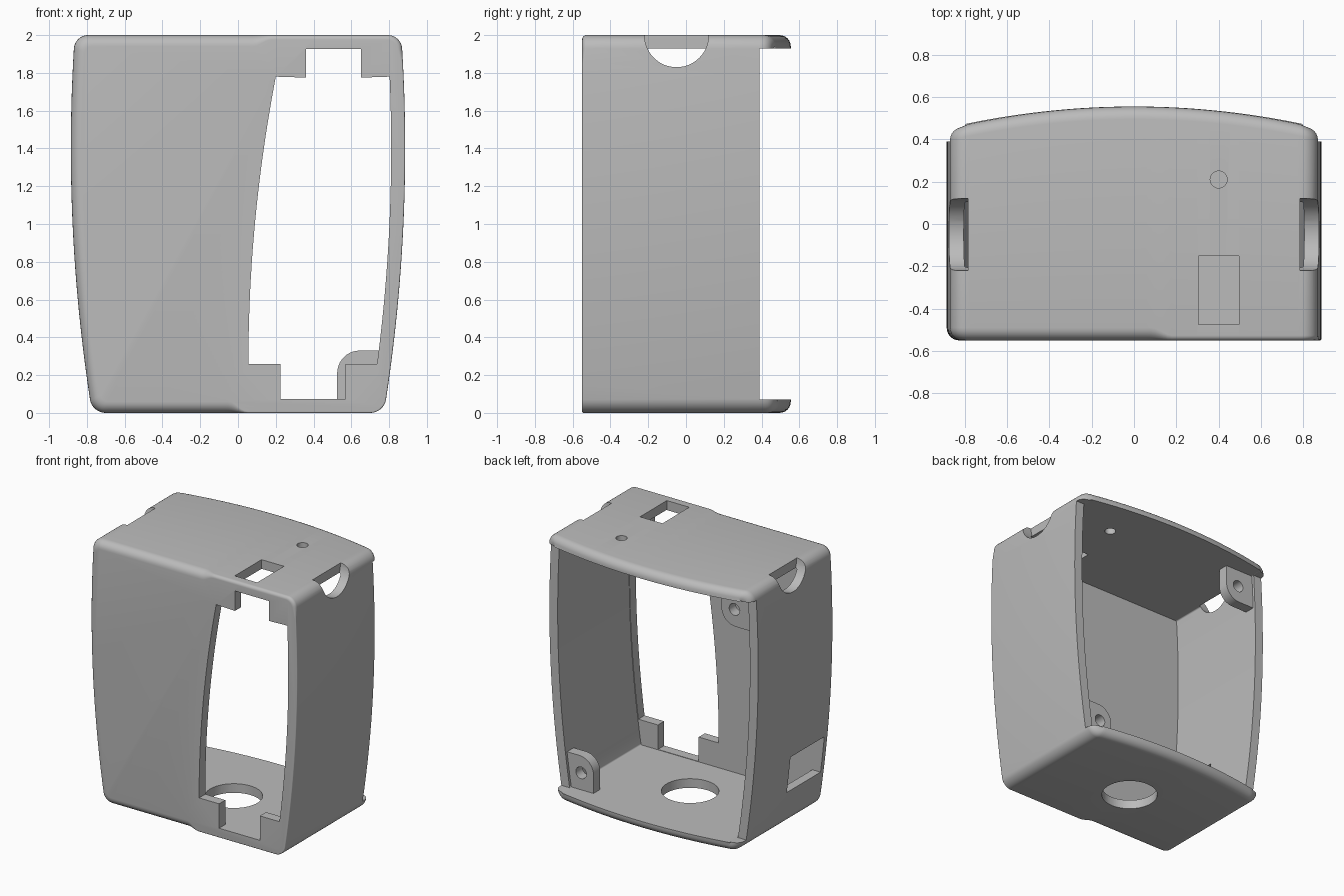
import bpy, bmesh, math

if "Cube" in bpy.data.objects:
    bpy.data.objects.remove(bpy.data.objects["Cube"])

HEIGHT, FRONT, WALL, FILLET = 2.0, -0.55, 0.07, 0.06

grey = bpy.data.materials.new("light_grey_plastic")
grey.use_nodes = True
grey.diffuse_color = (0.5, 0.5, 0.5, 1)
grey.node_tree.nodes["Principled BSDF"].inputs["Base Color"].default_value = (0.5, 0.5, 0.5, 1)


def make_object(name, bm):
    bmesh.ops.recalc_face_normals(bm, faces=bm.faces)
    mesh = bpy.data.meshes.new(name)
    bm.to_mesh(mesh)
    bm.free()
    mesh.materials.append(grey)
    obj = bpy.data.objects.new(name, mesh)
    bpy.context.collection.objects.link(obj)
    return obj


def activate(obj):
    bpy.ops.object.select_all(action="DESELECT")
    obj.select_set(True)
    bpy.context.view_layer.objects.active = obj


def loft(name, rings):
    """Join matching point rings and close both ends."""
    bm = bmesh.new()
    rows = [[bm.verts.new(p) for p in ring] for ring in rings]
    n = len(rows[0])
    for a, b in zip(rows, rows[1:]):
        for i in range(n):
            j = (i + 1) % n
            bm.faces.new((a[i], a[j], b[j], b[i]))
    bm.faces.new(rows[0])
    bm.faces.new(rows[-1])
    return make_object(name, bm)


def prism(name, points, axis, low, high):
    """Extrude a 2D outline along x, y or z."""
    place = {"x": lambda a, b, d: (d, a, b),
             "y": lambda a, b, d: (a, d, b),
             "z": lambda a, b, d: (a, b, d)}[axis]
    return loft(name, [[place(a, b, d) for a, b in points] for d in (low, high)])


def circle(cx, cy, r, n=48):
    return [(cx + r * math.cos(math.tau * i / n), cy + r * math.sin(math.tau * i / n))
            for i in range(n)]


def rect(x0, x1, y0, y1):
    return [(x0, y0), (x1, y0), (x1, y1), (x0, y1)]


def cut(target, cutter):
    cutter.hide_render = True
    mod = target.modifiers.new("cut", "BOOLEAN")
    mod.operation, mod.object, mod.solver = "DIFFERENCE", cutter, "EXACT"
    activate(target)
    bpy.ops.object.modifier_apply(modifier=mod.name)
    bpy.data.objects.remove(cutter)


def half_width(z):
    return 0.885 - 0.0574 * (z - 1.4) ** 2


def back_edge(x):
    return 0.555 - 0.13 * x * x


def outline(inset, r):
    """Bulging front silhouette, inset evenly, with rounded corners."""
    lo, hi = inset, HEIGHT - inset
    half = []
    for i in range(41):
        half.append(((half_width(lo) - inset - r) * i / 40, lo))
    for k in range(1, 9):
        a = math.pi / 2 * k / 8
        z = lo + r * (1 - math.cos(a))
        half.append((half_width(z) - inset - r * (1 - math.sin(a)), z))
    for i in range(1, 24):
        z = lo + r + (hi - lo - 2 * r) * i / 24
        half.append((half_width(z) - inset, z))
    for k in range(8):
        a = math.pi / 2 * k / 8
        z = hi - r * (1 - math.sin(a))
        half.append((half_width(z) - inset - r * (1 - math.cos(a)), z))
    for i in range(41):
        half.append(((half_width(hi) - inset - r) * (1 - i / 40), hi))
    return half + [(-x, z) for x, z in half[-2:0:-1]]


def fillet_amount(x, z):
    """Front edge is fully rounded on one side, nearly sharp round the opening."""
    start, least = (0.08, 0.4) if z > 1.9 else (-0.05, 0.12)
    if x > 0.6 and z <= 1.9:
        least = 0.12
    t = min(max((x - start) / 0.1, 0), 1)
    return 1 - (1 - least) * t * t * (3 - 2 * t)


# Hollow shell: rounded front, curved rounded back rim, then the inside
full, small = outline(0, 0.07), outline(FILLET, 0.03)
inner = outline(WALL, 0.01)
rings = []
for k in range(7):
    a = math.pi / 2 * k / 6
    ring = []
    for (x, z), (xs, zs) in zip(full, small):
        f = fillet_amount(x, z)
        s = f * (1 - math.sin(a))
        ring.append((x + (xs - x) * s, FRONT + FILLET * f * (1 - math.cos(a)), z + (zs - z) * s))
    rings.append(ring)
for k in range(7):
    a = math.pi / 2 * k / 6
    s = 1 - math.cos(a)
    rings.append([(x + (xs - x) * s, back_edge(x) - FILLET * (1 - math.sin(a)), z + (zs - z) * s)
                  for (x, z), (xs, zs) in zip(full, small)])
rings.append([(x, back_edge(x), z) for x, z in inner])
rings.append([(x, FRONT + 0.075, z) for x, z in inner])
housing = loft("housing_shell", rings)

# Side walls stop short of the top and bottom plates
cut(housing, prism("back_trim", rect(-1, 1, WALL + 0.001, HEIGHT - WALL - 0.001), "y", 0.39, 0.8))

# Front window with curved sides and corner tabs
steps = [i / 20 for i in range(21)]
left = [(0.055 + 0.145 * t * t, 0.26 + 1.52 * t) for t in steps]
right = [(half_width(1.78 - 1.52 * t) - 0.074, 1.78 - 1.52 * t) for t in steps]
window = (left + [(0.36, 1.775), (0.36, 1.927), (0.65, 1.927), (0.65, 1.775)] + right
          + [(0.57, 0.26), (0.57, 0.073), (0.225, 0.073), (0.225, 0.26)])
cut(housing, prism("front_window", window, "y", -0.7, -0.4))

# Round notches in both upper side edges
for side in (-1, 1):
    cut(housing, prism("side_notch", circle(-0.05, 2.0, 0.17), "x", side * 0.785, side * 1.0))

# Openings in the top, the floor and one side
cut(housing, prism("top_slot", rect(0.305, 0.495, -0.475, -0.15), "z", 1.8, 2.1))
cut(housing, prism("top_pinhole", circle(0.4, 0.21, 0.04, 32), "z", 1.8, 2.1))
cut(housing, prism("floor_hole", circle(0, -0.05, 0.2, 64), "z", -0.1, 0.2))
cut(housing, prism("side_port", rect(-0.47, -0.06, 0.27, 0.55), "x", -1.0, -0.7))


def lug(name, points, hole):
    obj = prism(name, points, "y", 0.29, 0.37)
    cut(obj, prism("screw_hole", circle(*hole, 0.045, 32), "y", 0.2, 0.5))
    return obj


# Screw lugs in two opposite corners, each with one rounded corner
arc = [math.pi / 2 * k / 10 for k in range(11)]
low = [(0.765, 0.04), (0.765, 0.33)]
low += [(0.645 - 0.12 * math.sin(a), 0.21 + 0.12 * math.cos(a)) for a in arc] + [(0.525, 0.04)]
high = [(-0.83, 1.96), (-0.83, 1.67)]
high += [(-0.68 + 0.12 * math.sin(a), 1.79 - 0.12 * math.cos(a)) for a in arc] + [(-0.56, 1.96)]
parts = [housing, lug("lower_screw_lug", low, (0.63, 0.2)),
         lug("upper_screw_lug", high, (-0.67, 1.8))]

for part in parts:
    activate(part)
    bpy.ops.object.shade_smooth_by_angle(angle=math.radians(30))
